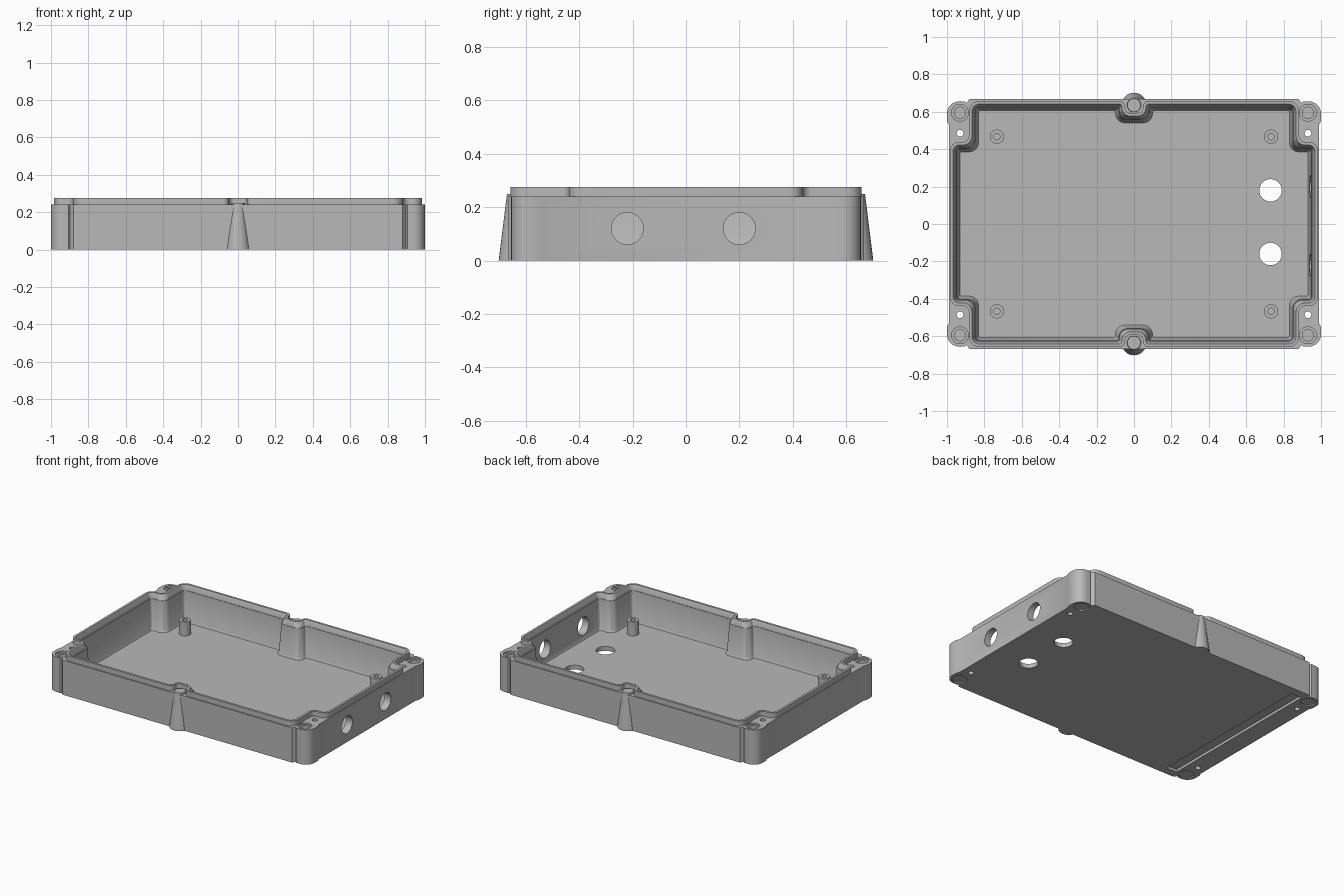
import bpy, bmesh, math
from mathutils import Vector, Matrix

if "Cube" in bpy.data.objects:
    bpy.data.objects.remove(bpy.data.objects["Cube"])

grey = bpy.data.materials.new("enclosure_grey")
grey.use_nodes = True
COLOR = (0.48, 0.48, 0.48, 1)
grey.diffuse_color = COLOR
grey.node_tree.nodes["Principled BSDF"].inputs["Base Color"].default_value = COLOR


def finish(name, bm):
    bmesh.ops.recalc_face_normals(bm, faces=bm.faces[:])
    mesh = bpy.data.meshes.new(name)
    bm.to_mesh(mesh)
    bm.free()
    mesh.materials.append(grey)
    obj = bpy.data.objects.new(name, mesh)
    bpy.context.scene.collection.objects.link(obj)
    return obj


def fillet(prev, p, nxt, r, steps=8):
    """Points of an arc rounding the corner p."""
    prev, p, nxt = Vector(prev), Vector(p), Vector(nxt)
    a, b = (prev - p).normalized(), (nxt - p).normalized()
    half = a.angle(b) / 2
    centre = p + (a + b).normalized() * (r / math.sin(half))
    start = (p + a * (r / math.tan(half)) - centre).normalized()
    end = (p + b * (r / math.tan(half)) - centre).normalized()
    return [centre + start.slerp(end, i / steps).normalized() * r for i in range(steps + 1)]


def four_way(corners, first, last):
    """Closed outline from the corners (x, y, radius) of one quarter."""
    pts = [first] + [c[:2] for c in corners] + [last]
    q = []
    for i, (x, y, r) in enumerate(corners):
        q += fillet(pts[i], (x, y), pts[i + 2], r) if r else [Vector((x, y))]
    out = [(p.x, p.y) for p in q]
    back = out[::-1]
    return (out + [(-x, y) for x, y in back]
            + [(-x, -y) for x, y in out] + [(x, -y) for x, y in back])


def cavity(d):
    """Inner outline, stepping around the bosses and inset by d."""
    x, y, nx, ny, bx, by = .965 - d, .64 - d, .865 - d, .42 - d, .065 + d, .575 - d
    inner = lambda r: max(.008, r - d)
    outer = lambda r: min(.05, r + d)
    return four_way([(x, ny, inner(.03)), (nx, ny, outer(.05)), (nx, y, inner(.04)),
                     (bx, y, inner(.015)), (bx, by, outer(.045))], (x, 0), (0, by))


def loft(name, rings, closed=False):
    """Skin a stack of (outline, z) rings, capped or joined end to end."""
    bm = bmesh.new()
    loops = [[bm.verts.new((x, y, z)) for x, y in pts] for pts, z in rings]
    pairs = list(zip(loops, loops[1:]))
    if closed:
        pairs.append((loops[-1], loops[0]))
    else:
        bm.faces.new(loops[0])
        bm.faces.new(loops[-1])
    for a, b in pairs:
        n = len(a)
        for i in range(n):
            bm.faces.new((a[i], a[(i + 1) % n], b[(i + 1) % n], b[i]))
    return finish(name, bm)


def circle(x, y, r, n=32):
    return [(x + r * math.cos(math.tau * i / n), y + r * math.sin(math.tau * i / n))
            for i in range(n)]


def cylinder(name, x, y, r, z0, z1, top=None):
    return loft(name, [(circle(x, y, r), z0), (circle(x, y, top or r), z1)])


def tube(name, x, y, r, hole, z0, z1):
    return loft(name, [(circle(x, y, r), z0), (circle(x, y, r), z1),
                       (circle(x, y, hole), z1), (circle(x, y, hole), z0)], True)


def cut(target, cutter):
    mod = target.modifiers.new("cut", "BOOLEAN")
    mod.operation = "DIFFERENCE"
    mod.solver = "EXACT"
    mod.object = cutter
    bpy.context.view_layer.update()
    graph = bpy.context.evaluated_depsgraph_get()
    mesh = bpy.data.meshes.new_from_object(target.evaluated_get(graph))
    target.modifiers.clear()
    target.data = mesh
    bpy.data.objects.remove(cutter)


FLOOR, RIM, TOP = .03, .24, .275

# Box body with rounded corner columns and a slim notch beside each
outline = four_way([(.99, .53, 0), (1, .55, 0), (1, .655, .065), (.905, .655, 0),
                    (.897, .646, 0), (.88, .667, 0)], (.99, 0), (0, .667))
body = loft("box_body", [(outline, 0), (outline, RIM)])
cut(body, loft("cavity_cutter", [(cavity(.034), FLOOR), (cavity(.028), FLOOR + .012),
                                 (cavity(.015), RIM + .02)]))

# Raised sealing lip following the cavity
loft("sealing_lip", [(cavity(-.018), RIM - .01), (cavity(-.018), TOP),
                     (cavity(-.002), TOP), (cavity(.015), RIM - .005),
                     (cavity(.0145), RIM - .01)], True)

# Corner screw wells, mounting holes and underside recesses
for sx in (-1, 1):
    for sy in (-1, 1):
        x = sx * .93
        cut(body, cylinder("well", x, sy * .595, .045, RIM - .012, .3))
        cut(body, cylinder("screw_bore", x, sy * .595, .03, .06, .3))
        cut(body, cylinder("mount_bore", x, sy * .485, .018, -.1, .3))
        cut(body, cylinder("foot_recess", x, sy * .595, .048, -.1, .008))

# Cable openings in the floor and the left wall
for y in (.18, -.16):
    cut(body, cylinder("floor_opening", .73, y, .06, -.1, .1))
for y in (.2, -.22):
    cutter = cylinder("wall_opening", 0, 0, .06, -.1, .1)
    cutter.data.transform(Matrix.Translation((.98, y, .12)) @ Matrix.Rotation(math.pi / 2, 4, "Y"))
    cut(body, cutter)

# Long groove across the underside
groove = [(-.86, -.61), (-.78, -.61), (-.78, .61), (-.86, .61)]
cut(body, loft("groove_cutter", [(groove, -.1), (groove, .018)]))

# Tapered side bosses
for side, label in ((-1, "front"), (1, "back")):
    cylinder(label + "_boss", 0, side * .635, .067, 0, .25, .036)

# Standoffs on the floor
for sx, a in ((-1, "right"), (1, "left")):
    for sy, b in ((-1, "front"), (1, "back")):
        tube(f"{b}_{a}_standoff", sx * .733, sy * .467, .038, .017, FLOOR - .005, .125)

# Smooth the curved walls, keep edges crisp
bpy.ops.object.select_all(action="DESELECT")
for obj in bpy.context.scene.objects:
    if obj.type == "MESH":
        obj.select_set(True)
        bpy.context.view_layer.objects.active = obj
bpy.ops.object.shade_smooth_by_angle(angle=math.radians(30))
